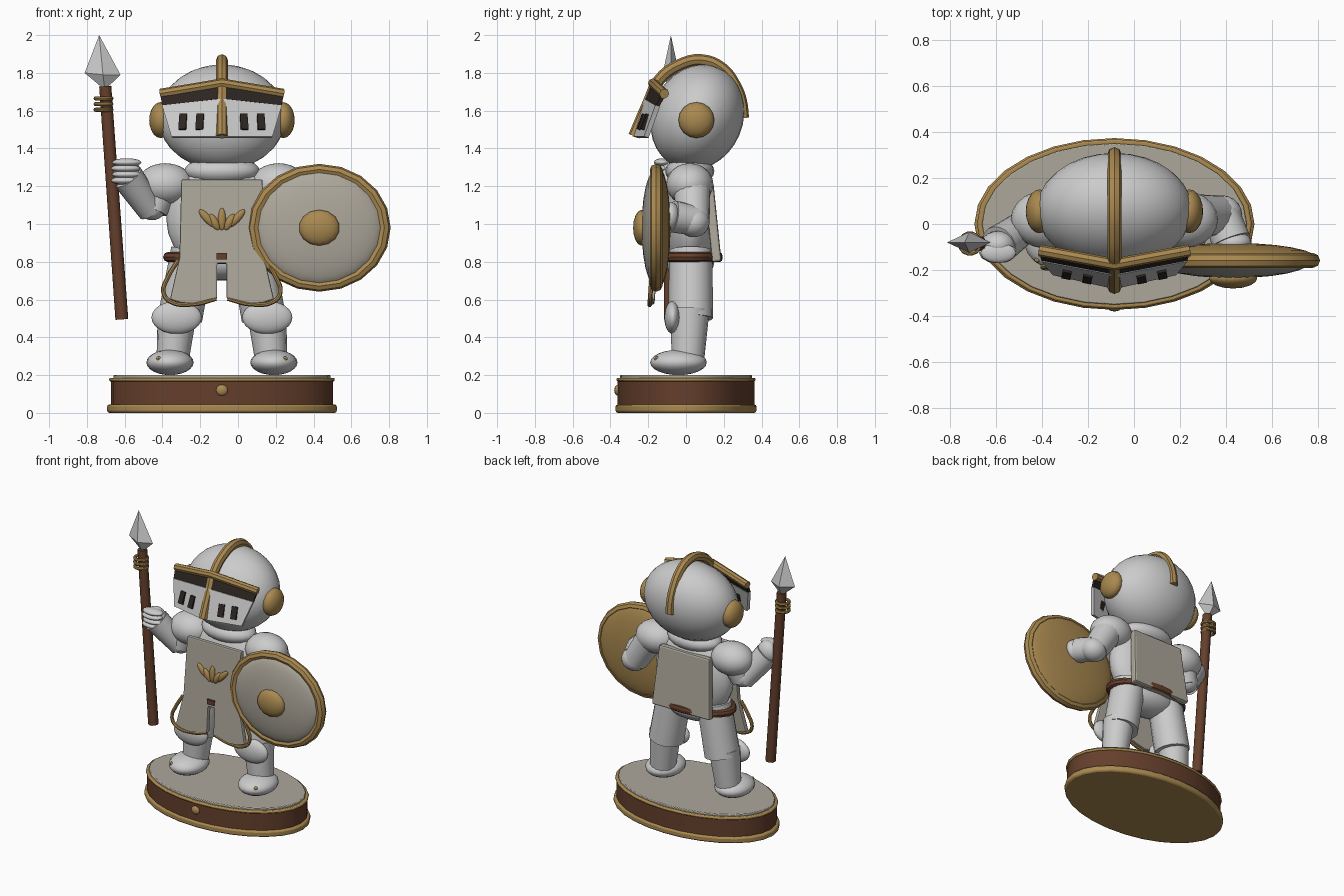
import bpy, bmesh
from math import pi, radians
from mathutils import Vector

if "Cube" in bpy.data.objects:
    bpy.data.objects.remove(bpy.data.objects["Cube"])

CX = -0.085  # the figure's own centre line


def material(name, rgb):
    m = bpy.data.materials.new(name)
    m.diffuse_color = (*rgb, 1)
    m.use_nodes = True
    m.node_tree.nodes["Principled BSDF"].inputs["Base Color"].default_value = m.diffuse_color
    return m


GOLD = material("gold", (0.40, 0.25, 0.08))
WOOD = material("wood", (0.13, 0.05, 0.025))
CLOTH = material("cloth", (0.42, 0.39, 0.33))
DARK = material("dark", (0.025, 0.018, 0.015))
STEEL = None


def finish(name, mat, smooth=True):
    ob = bpy.context.object
    ob.name = name
    if mat:
        ob.data.materials.append(mat)
    if smooth:
        bpy.ops.object.shade_smooth_by_angle(angle=radians(40))
    return ob


def ball(name, loc, r, mat=STEEL, rot=(0, 0, 0), seg=20, rings=12):
    bpy.ops.mesh.primitive_uv_sphere_add(segments=seg, ring_count=rings, radius=1, location=loc, rotation=rot)
    bpy.context.object.scale = r
    return finish(name, mat)


def rod(name, a, b, r1, r2, mat=STEEL, sides=16):
    a, b = Vector(a), Vector(b)
    d = b - a
    bpy.ops.mesh.primitive_cone_add(vertices=sides, radius1=r1, radius2=r2, depth=d.length,
                                    location=(a + b) / 2, rotation=d.to_track_quat('Z', 'Y').to_euler())
    return finish(name, mat)


def ring(name, loc, major, minor, mat, scale=(1, 1, 1), rot=(0, 0, 0), sides=24):
    bpy.ops.mesh.primitive_torus_add(major_radius=major, minor_radius=minor, major_segments=sides,
                                     minor_segments=8, location=loc, rotation=rot)
    bpy.context.object.scale = scale
    return finish(name, mat)


def tube(name, pts, r, mat, kind='POLY'):
    cu = bpy.data.curves.new(name, 'CURVE')
    cu.dimensions = '3D'
    cu.bevel_depth, cu.bevel_resolution, cu.use_fill_caps, cu.resolution_u = r, 2, True, 4
    if kind == 'POLY':
        sp = cu.splines.new('POLY')
        sp.points.add(len(pts) - 1)
        for p, q in zip(sp.points, pts):
            p.co = (*q, 1)
    else:
        sp = cu.splines.new('BEZIER')
        sp.bezier_points.add(len(pts) - 1)
        for p, q in zip(sp.bezier_points, pts):
            p.co = q
            p.handle_left_type = p.handle_right_type = 'AUTO'
    ob = bpy.data.objects.new(name, cu)
    bpy.context.collection.objects.link(ob)
    bpy.ops.object.select_all(action='DESELECT')
    ob.select_set(True)
    bpy.context.view_layer.objects.active = ob
    bpy.ops.object.convert(target='MESH')
    return finish(name, mat)


def sheet(name, verts, faces, thick, mat, bevel=0.0):
    me = bpy.data.meshes.new(name)
    me.from_pydata(verts, [], faces)
    bm = bmesh.new()
    bm.from_mesh(me)
    bmesh.ops.recalc_face_normals(bm, faces=bm.faces)
    bm.to_mesh(me)
    bm.free()
    ob = bpy.data.objects.new(name, me)
    bpy.context.collection.objects.link(ob)
    s = ob.modifiers.new("thickness", 'SOLIDIFY')
    s.thickness, s.offset = thick, 0
    if bevel:
        b = ob.modifiers.new("soft edge", 'BEVEL')
        b.width, b.segments = bevel, 2
    if mat:
        me.materials.append(mat)
    return ob


def slab(name, rx, ry, z0, z1, mat, bevel):
    bpy.ops.mesh.primitive_cylinder_add(vertices=28, radius=1, depth=z1 - z0, location=(CX, 0, (z0 + z1) / 2))
    ob = bpy.context.object
    ob.scale = (rx, ry, 1)
    bpy.ops.object.transform_apply(location=False, rotation=False, scale=True)
    b = ob.modifiers.new("round", 'BEVEL')
    b.width, b.segments = bevel, 2
    return finish(name, mat)


# Oval plinth
slab("plinth_foot", 0.608, 0.373, 0, 0.045, GOLD, 0.012)
slab("plinth_body", 0.588, 0.362, 0.03, 0.172, WOOD, 0.004)
slab("plinth_rim", 0.597, 0.368, 0.166, 0.186, GOLD, 0.008)
slab("plinth_top", 0.575, 0.35, 0.175, 0.2, CLOTH, 0.005)
ball("plinth_stud", (CX, -0.36, 0.12), (0.033, 0.02, 0.03), GOLD, seg=10, rings=6)

# Legs, shoulders, ear discs (both sides)
for s, side in ((-1, "right"), (1, "left")):
    def at(x, y, z):
        return (CX + s * x, y, z)
    ball(side + "_foot", at(0.275, -0.04, 0.267), (0.125, 0.15, 0.067))
    ball(side + "_toe_rivet", at(0.335, -0.155, 0.287), (0.013,) * 3, GOLD, seg=8, rings=6)
    rod(side + "_shin", at(0.262, 0.01, 0.27), at(0.235, 0.02, 0.55), 0.085, 0.105)
    ball(side + "_knee", at(0.24, -0.07, 0.505), (0.133, 0.045, 0.087))
    rod(side + "_thigh", at(0.222, 0.025, 0.5), at(0.155, 0.025, 0.86), 0.118, 0.115)
    ball(side + "_shoulder", at(0.30, 0.02, 1.21), (0.15, 0.125, 0.112))
    ball(side + "_ear_disc", at(0.325, 0.055, 1.55), (0.095, 0.095, 0.06), GOLD, (0, pi / 2, 0), 16, 10)

# Body
ball("torso", (CX, 0.02, 1.03), (0.295, 0.14, 0.3))
ball("pelvis", (CX, 0.02, 0.80), (0.23, 0.13, 0.1))
ball("collar", (CX, 0.02, 1.28), (0.2, 0.13, 0.08))
ring("belt", (CX, 0.02, 0.825), 0.285, 0.027, WOOD, (1, 0.56, 1))


# Front tabard with split skirt
def cloth_y(z):
    return -0.135 - (1.235 - z) * 0.075


half = [(0.215, 1.235), (0.225, 0.82), (0.275, 0.6), (0.22, 0.582), (0.15, 0.575),
        (0.025, 0.605), (0.025, 0.79)]
outline = half + [(-x, z) for x, z in reversed(half)]
sheet("front_tabard", [(CX + x, cloth_y(z), z) for x, z in outline], [range(len(outline))], 0.035, CLOTH, 0.008)
for s, side in ((-1, "right"), (1, "left")):
    path = [(0.232, 0.81), (0.285, 0.72), (0.31, 0.64), (0.275, 0.59), (0.15, 0.575), (0.03, 0.605)]
    tube(side + "_skirt_trim", [(CX + s * x, cloth_y(z) - 0.008, z) for x, z in path], 0.012, GOLD, 'BEZIER')
bpy.ops.mesh.primitive_cube_add(size=1, location=(CX, -0.178, 0.83))
bpy.context.object.scale = (0.055, 0.03, 0.035)
finish("buckle", WOOD, False)

# Back tabard
back = [(-0.2, 0.12, 1.22), (0.2, 0.12, 1.22), (0.23, 0.163, 0.8), (-0.23, 0.163, 0.8)]
sheet("back_tabard", [(CX + x, y, z) for x, y, z in back], [range(4)], 0.05, CLOTH, 0.012)

# Chest emblem of five petals
for x, z, rz, tilt in ((0, 1.025, 0.06, 0), (0.04, 1.01, 0.048, 0.5), (-0.04, 1.01, 0.048, -0.5),
                       (0.078, 1.03, 0.062, 0.75), (-0.078, 1.03, 0.062, -0.75)):
    ball("emblem_petal", (CX + x, cloth_y(z) - 0.018, z), (0.022, 0.018, rz), GOLD, (0, tilt, 0), 10, 8)

# Helmet
ball("helmet", (CX, 0.06, 1.565), (0.338, 0.242, 0.285), STEEL, (-0.4, 0, 0), 28, 16)
crest = [(-0.275, 1.465), (-0.2, 1.64), (-0.14, 1.765), (-0.04, 1.84), (0.08, 1.868), (0.19, 1.825),
         (0.262, 1.73), (0.292, 1.65), (0.303, 1.56)]
tube("helmet_crest", [(CX, y, z) for y, z in crest], 0.031, GOLD, 'BEZIER')

# Visor: dark sight band above a slotted plate
rows = [((0.325, -0.115, 1.69), (0, -0.175, 1.745)),
        ((0.315, -0.15, 1.625), (0, -0.21, 1.66)),
        ((0.265, -0.21, 1.46), (0, -0.27, 1.46))]
grid = [[(CX - e[0], e[1], e[2]), (CX, c[1], c[2]), (CX + e[0], e[1], e[2])] for e, c in rows]
quads = [(0, 1, 4, 3), (1, 2, 5, 4)]
sheet("visor_band", grid[0] + grid[1], quads, 0.02, DARK)
sheet("visor_plate", grid[1] + grid[2], quads, 0.026, STEEL)
tube("visor_trim", grid[0], 0.026, GOLD)
for s in (-1, 1):
    for x, y in ((0.115, -0.226), (0.205, -0.207)):
        bpy.ops.mesh.primitive_cube_add(size=1, location=(CX + s * x, y, 1.537), rotation=(-0.35, 0, s * 0.2))
        bpy.context.object.scale = (0.04, 0.04, 0.085)
        finish("visor_slot", DARK, False)

# Spear arm
rod("right_upper_arm", (-0.40, 0.02, 1.2), (-0.45, 0.0, 1.07), 0.09, 0.075)
ball("right_elbow", (-0.455, 0.0, 1.09), (0.075, 0.075, 0.07))
rod("right_forearm", (-0.46, 0.0, 1.07), (-0.585, -0.09, 1.25), 0.07, 0.085)
ball("right_palm", (-0.59, -0.09, 1.27), (0.075, 0.06, 0.078))
for i in range(4):
    ball("right_finger", (-0.595 + 0.006 * (i % 2), -0.125, 1.23 + 0.032 * i), (0.078, 0.045, 0.022), seg=12, rings=8)

# Spear
rod("spear_shaft", (-0.615, -0.085, 0.495), (-0.703, -0.085, 1.73), 0.034, 0.032, WOOD, 10)
for z in (1.665, 1.635, 1.605):
    ring("spear_binding", (-0.712, -0.085, z), 0.042, 0.011, GOLD, sides=14)
y0 = -0.08
sv = [(-0.705, y0, 1.71), (-0.735, y0, 2.0), (-0.812, y0, 1.80), (-0.715, y0 - 0.045, 1.79),
      (-0.622, y0, 1.79), (-0.715, y0 + 0.045, 1.79)]
sf = [(e, 2 + i, 2 + (i + 1) % 4) for e in (0, 1) for i in range(4)]
tip = sheet("spear_tip", sv, sf, 0.002, STEEL)
tip.modifiers.clear()

# Shield arm
rod("left_upper_arm", (0.25, 0.03, 1.2), (0.37, 0.04, 1.01), 0.1, 0.085)
ball("left_elbow", (0.38, 0.04, 1.01), (0.09, 0.085, 0.08))
rod("left_forearm", (0.38, 0.04, 1.02), (0.42, -0.07, 1.04), 0.08, 0.085)
ball("left_hand", (0.43, -0.08, 1.04), (0.08, 0.05, 0.075))

# Round shield
SX, SZ, FACE = 0.43, 0.98, (pi / 2, 0, 0)
ball("shield_back", (SX, -0.15, SZ), (0.365, 0.328, 0.068), GOLD, FACE, 20, 12)
ball("shield_face", (SX, -0.165, SZ), (0.335, 0.302, 0.07), CLOTH, FACE, 20, 12)
ring("shield_rim", (SX, -0.158, SZ), 0.345, 0.033, GOLD, (1, 0.895, 1), FACE, 20)
ball("shield_boss", (SX, -0.235, SZ), (0.108, 0.095, 0.045), GOLD, FACE, 14, 8)
